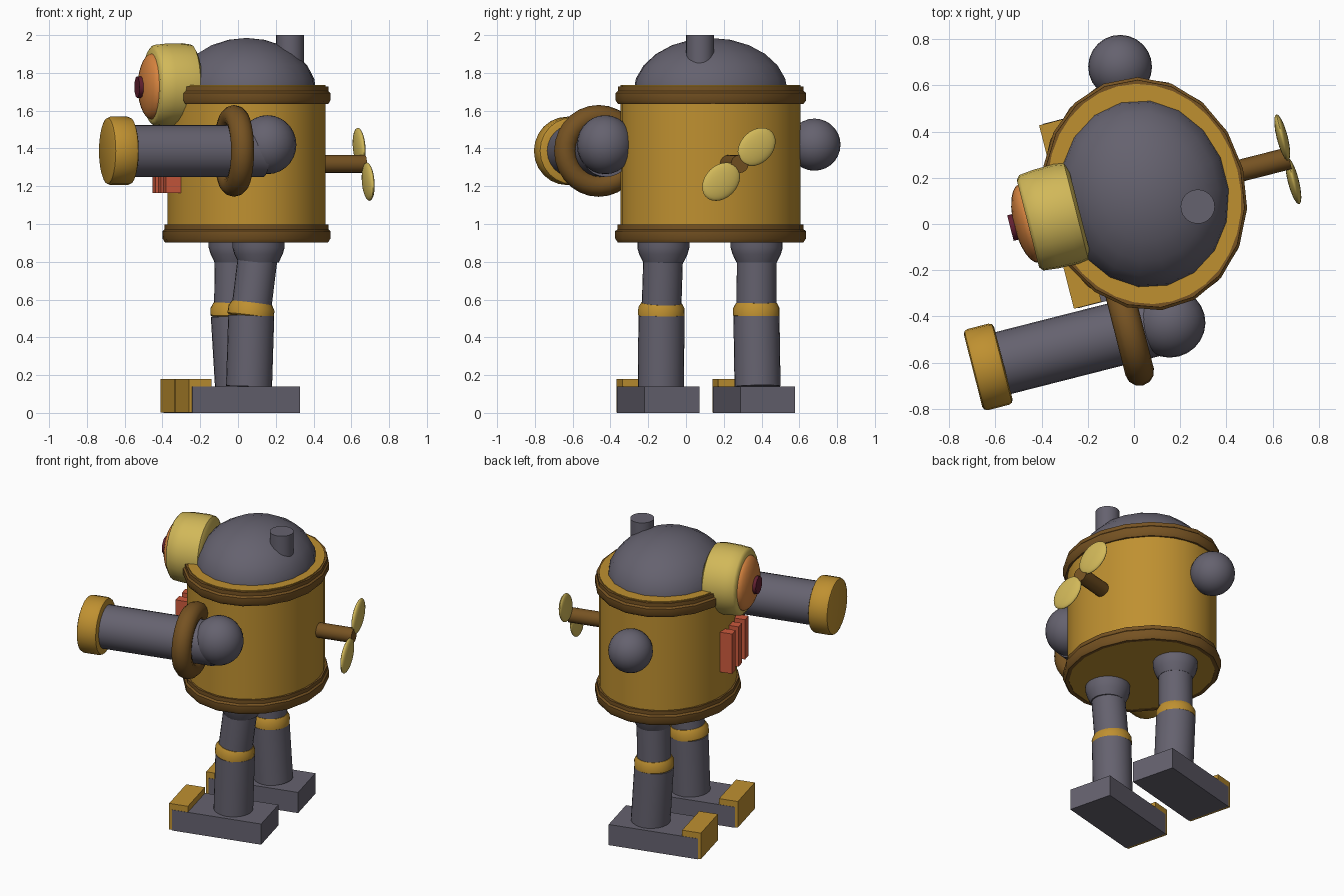
import bpy, bmesh, math
from mathutils import Matrix, Vector

if "Cube" in bpy.data.objects:
    bpy.data.objects.remove(bpy.data.objects["Cube"])

# Body frame: the robot looks along local -x, turned slightly about z
WORLD = Matrix.Translation((0.045, 0.13, 0)) @ Matrix.Rotation(math.radians(14.3), 4, 'Z')


def material(name, rgb):
    m = bpy.data.materials.new(name)
    m.diffuse_color = (*rgb, 1)
    m.use_nodes = True
    m.node_tree.nodes["Principled BSDF"].inputs["Base Color"].default_value = m.diffuse_color
    return m


GREY = material("slate_grey", (0.13, 0.122, 0.158))
GOLD = material("gold", (0.52, 0.28, 0.03))
BROWN = material("bronze_brown", (0.18, 0.085, 0.016))
YELLOW = material("pale_brass", (0.64, 0.48, 0.10))
ORANGE = material("lens_orange", (0.68, 0.23, 0.05))
RED = material("grille_red", (0.60, 0.10, 0.045))
MAROON = material("pupil_maroon", (0.12, 0.014, 0.03))


def finish(name, bm, mat, angle=35):
    """Place a part in the world and shade it smooth below the given angle."""
    bmesh.ops.recalc_face_normals(bm, faces=bm.faces)
    bm.transform(WORLD)
    me = bpy.data.meshes.new(name)
    bm.to_mesh(me)
    bm.free()
    me.materials.append(mat)
    me.shade_smooth()
    me.set_sharp_from_angle(angle=math.radians(angle))
    ob = bpy.data.objects.new(name, me)
    bpy.context.collection.objects.link(ob)
    return ob


def lathe(name, profile, mat, origin=(0, 0, 0), axis=(0, 0, 1), seg=24,
          squash=1.0, gap=0.0, closed=False, angle=35):
    """Revolve (radius, height) points about an axis; gap leaves a wedge open at -x."""
    bm = bmesh.new()
    count = seg + 1 if gap else seg
    place = Matrix.Translation(origin) @ Vector((0, 0, 1)).rotation_difference(Vector(axis)).to_matrix().to_4x4()
    rings = []
    for i in range(count):
        a = math.pi + gap + (2 * math.pi - 2 * gap) * i / seg
        rings.append([bm.verts.new(place @ Vector((squash * r * math.cos(a), r * math.sin(a), h)))
                      for r, h in profile])
    n = len(profile)
    for i in range(seg):
        a, b = rings[i], rings[(i + 1) % count]
        for j in range(n if closed else n - 1):
            k = (j + 1) % n
            bm.faces.new((a[j], b[j], b[k], a[k]))
    if gap:
        bm.faces.new(rings[0])
        bm.faces.new(rings[-1])
    elif not closed:
        for j in (0, n - 1):
            bm.faces.new([r[j] for r in rings])
    return finish(name, bm, mat, angle)


def tube(name, p0, p1, r, mat, bevel=0.0, seg=24):
    """Solid cylinder between two points, with optional rounded rims."""
    d = Vector(p1) - Vector(p0)
    length = d.length
    b = bevel
    prof = [(r, 0), (r, length)]
    if b:
        prof = [(r - b, 0), (r - 0.3 * b, 0.3 * b), (r, b),
                (r, length - b), (r - 0.3 * b, length - 0.3 * b), (r - b, length)]
    return lathe(name, prof, mat, p0, d.normalized(), seg)


def ball(name, centre, radii, mat, tilt=0.0, seg=24, rings=14):
    bm = bmesh.new()
    bmesh.ops.create_uvsphere(bm, u_segments=seg, v_segments=rings, radius=1)
    bm.transform(Matrix.Translation(centre) @ Matrix.Rotation(tilt, 4, 'X') @ Matrix.Diagonal((*radii, 1)))
    return finish(name, bm, mat, 50)


def box(name, lo, hi, mat):
    bm = bmesh.new()
    bmesh.ops.create_cube(bm, size=1)
    lo, hi = Vector(lo), Vector(hi)
    bm.transform(Matrix.Translation((lo + hi) / 2) @ Matrix.Diagonal((*(hi - lo), 1)))
    return finish(name, bm, mat)


# Oval torso with upper and lower rims; upper rim is open around the eye
OVAL = 0.865
lathe("torso", [(0.48, 0.905), (0.48, 1.735)], GOLD, seg=32, squash=OVAL)
rim = [(0.47, 0), (0.495, 0), (0.509, 0.02), (0.509, 0.06), (0.497, 0.07), (0.497, 0.095), (0.47, 0.095)]
lathe("lower_rim", [(r, h + 0.902) for r, h in rim], BROWN, seg=18, squash=OVAL, closed=True)
lathe("upper_rim", [(r, h + 1.634) for r, h in rim], BROWN, seg=16, squash=OVAL,
      gap=math.radians(25), closed=True)

# Head dome and small chimney
ball("dome", (0, 0, 1.695), (0.37, 0.415, 0.29), GREY, seg=18, rings=12)
tube("chimney", (0.21, -0.11, 1.78), (0.21, -0.11, 2.0), 0.074, GREY)

# Single eye: barrel, bulging lens, pupil
lathe("eye_barrel", [(0.19, 0), (0.215, 0.015), (0.222, 0.06), (0.22, 0.15), (0.213, 0.215), (0.195, 0.23)],
      YELLOW, (-0.29, 0, 1.735), (-1, 0, 0), angle=50)
ball("eye_lens", (-0.515, 0, 1.728), (0.066, 0.175, 0.175), ORANGE)
tube("pupil", (-0.55, 0, 1.725), (-0.598, 0, 1.725), 0.057, MAROON, seg=12)

# Mouth grille bars
for i in (-1, 0, 1):
    y = 0.112 * i
    box("grille_bar", (-0.476, y - 0.03, 1.165), (-0.39, y + 0.03, 1.435), RED)

# Shoulders and the single cannon arm
ball("arm_shoulder", (-0.03, -0.568, 1.42), (0.153, 0.15, 0.156), GREY)
ball("bare_shoulder", (0.034, 0.559, 1.42), (0.138, 0.138, 0.138), GREY)
ARM_Y, ARM_Z = -0.558, 1.387
tube("arm", (-0.80, ARM_Y, ARM_Z), (-0.05, ARM_Y, ARM_Z), 0.138, GREY)
tube("arm_cuff", (-0.907, ARM_Y, ARM_Z), (-0.772, ARM_Y, ARM_Z), 0.181, GOLD, bevel=0.02)
circle = [2 * math.pi * k / 12 for k in range(12)]
lathe("arm_ring", [(0.183 + 0.06 * math.cos(t), 0.063 * math.sin(t)) for t in circle], BROWN,
      (-0.21, ARM_Y, ARM_Z), (-1, 0, 0), seg=28, closed=True, angle=60)

# Wind-up key on the back
tube("key_shaft", (0.39, -0.005, 1.318), (0.645, -0.005, 1.318), 0.048, BROWN, seg=16)
for s in (-1, 1):
    ball("key_leaf", (0.638, -0.008 + 0.097 * s, 1.316 + 0.092 * s), (0.024, 0.116, 0.087),
         YELLOW, tilt=math.radians(43))

# Legs: hip collar, thigh, knee band, shin, foot, toe cap
for side, y, knee_x, ankle_x, shift in (("near", -0.258, -0.04, -0.052, 0.0),
                                        ("far", 0.252, -0.005, 0.018, 0.05)):
    hip, knee, ankle = (0, y, 0.86), (knee_x, y, 0.545), (ankle_x, y, 0.14)
    lathe(side + "_hip_collar", [(0.106, 0.795), (0.128, 0.84), (0.138, 0.875), (0.138, 0.915)],
          GREY, (0, y, 0))
    tube(side + "_thigh", knee, hip, 0.105, GREY)
    axis = (Vector(hip) - Vector(knee)).normalized()
    lathe(side + "_knee_band", [(0.116, -0.037), (0.123, -0.03), (0.123, 0.01), (0.108, 0.037)],
          GOLD, knee, axis)
    tube(side + "_shin", ankle, (knee_x, y, 0.515), 0.122, GREY)
    box(side + "_foot", (-0.40 + shift, y - 0.15, 0), (0.187 + shift, y + 0.15, 0.14), GREY)
    box(side + "_toe_cap", (-0.418 + shift, y - 0.148, 0.003), (-0.295 + shift, y + 0.148, 0.18), GOLD)
